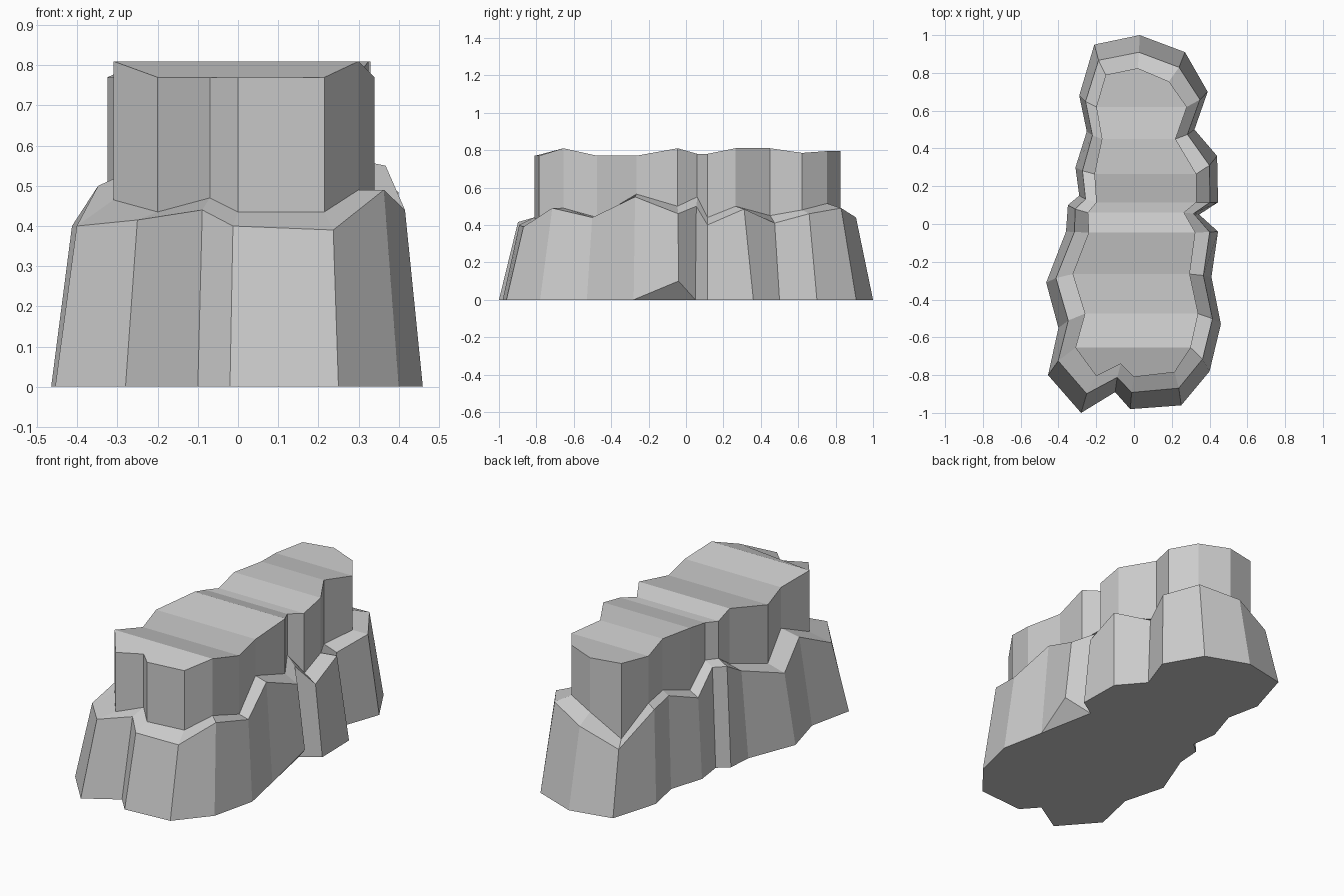
import bpy, bmesh

# Ground outline, clockwise from the back left: x, y, height of the slope's rim
GROUND = [
    (-.21, .95, .35), (.03, 1, .44), (.27, .91, .49), (.39, .70, .46), (.32, .50, .41),
    (.44, .36, .485), (.445, .115, .40), (.345, .05, .50), (.445, -.04, .46), (.41, -.28, .55),
    (.46, -.53, .44), (.40, -.78, .49), (.25, -.96, .39), (-.02, -.98, .40), (-.10, -.89, .44),
    (-.28, -1, .415), (-.455, -.80, .40), (-.40, -.55, .50), (-.465, -.31, .40), (-.36, -.04, .48),
    (-.35, .10, .55), (-.29, .15, .55), (-.31, .30, .44), (-.25, .49, .51), (-.29, .68, .51)]

# Foot of the upright cliff, same order: x, y, z
CLIFF = [
    (-.15, .79, .37), (.02, .825, .49), (.185, .755, .515), (.28, .62, .48), (.22, .45, .45),
    (.33, .265, .50), (.33, .115, .44), (.265, .06, .55), (.325, -.045, .50), (.295, -.265, .565),
    (.34, -.475, .44), (.30, -.655, .49), (.215, -.785, .435), (0, -.81, .435), (-.07, -.74, .47),
    (-.20, -.805, .435), (-.31, -.655, .465), (-.26, -.475, .54), (-.325, -.265, .44), (-.24, -.045, .50),
    (-.245, .06, .57), (-.20, .115, .57), (-.21, .265, .46), (-.17, .45, .52), (-.20, .62, .52)]

# Heights of the plateau for each crosswise ridge line, back to front
RIDGES = [.785, .81, .81, .78, .78, .81, .77, .77, .81]
BACK_TIP, FRONT_TIP = .795, .77
N = len(GROUND)


def top_height(i):
    if i < 3:
        return BACK_TIP
    if 12 <= i <= 15:
        return FRONT_TIP
    return RIDGES[i - 3] if i < 12 else RIDGES[N - 1 - i + 0]


bm = bmesh.new()
rings = [[], [], [], []]
for i, ((gx, gy, rim), (cx, cy, cz)) in enumerate(zip(GROUND, CLIFF)):
    lift = .1 if i == 8 else 0      # small undercut on the right side
    points = [(gx, gy, lift),
              (gx + .37 * (cx - gx), gy + .52 * (cy - gy), rim),
              (cx, cy, cz),
              (cx, cy, top_height(i))]
    for ring, p in zip(rings, points):
        ring.append(bm.verts.new(p))

# Slope, ledge and cliff walls
for low, high in zip(rings, rings[1:]):
    for i in range(N):
        j = (i + 1) % N
        bm.faces.new((low[i], low[j], high[j], high[i]))

# Plateau: crosswise strips plus the two end caps
top = rings[3]
for k in range(8):
    bm.faces.new((top[3 + k], top[4 + k], top[23 - k], top[24 - k]))
bm.faces.new(top[0:4] + [top[24]])
bm.faces.new(top[11:17])

# Underside with the undercut corner
base = rings[0]
bm.faces.new(base[7:10])
bm.faces.new(base[:8] + base[9:])

bmesh.ops.recalc_face_normals(bm, faces=bm.faces)
mesh = bpy.data.meshes.new("rock_plateau")
bm.to_mesh(mesh)
bm.free()
bpy.context.collection.objects.link(bpy.data.objects.new("rock_plateau", mesh))
